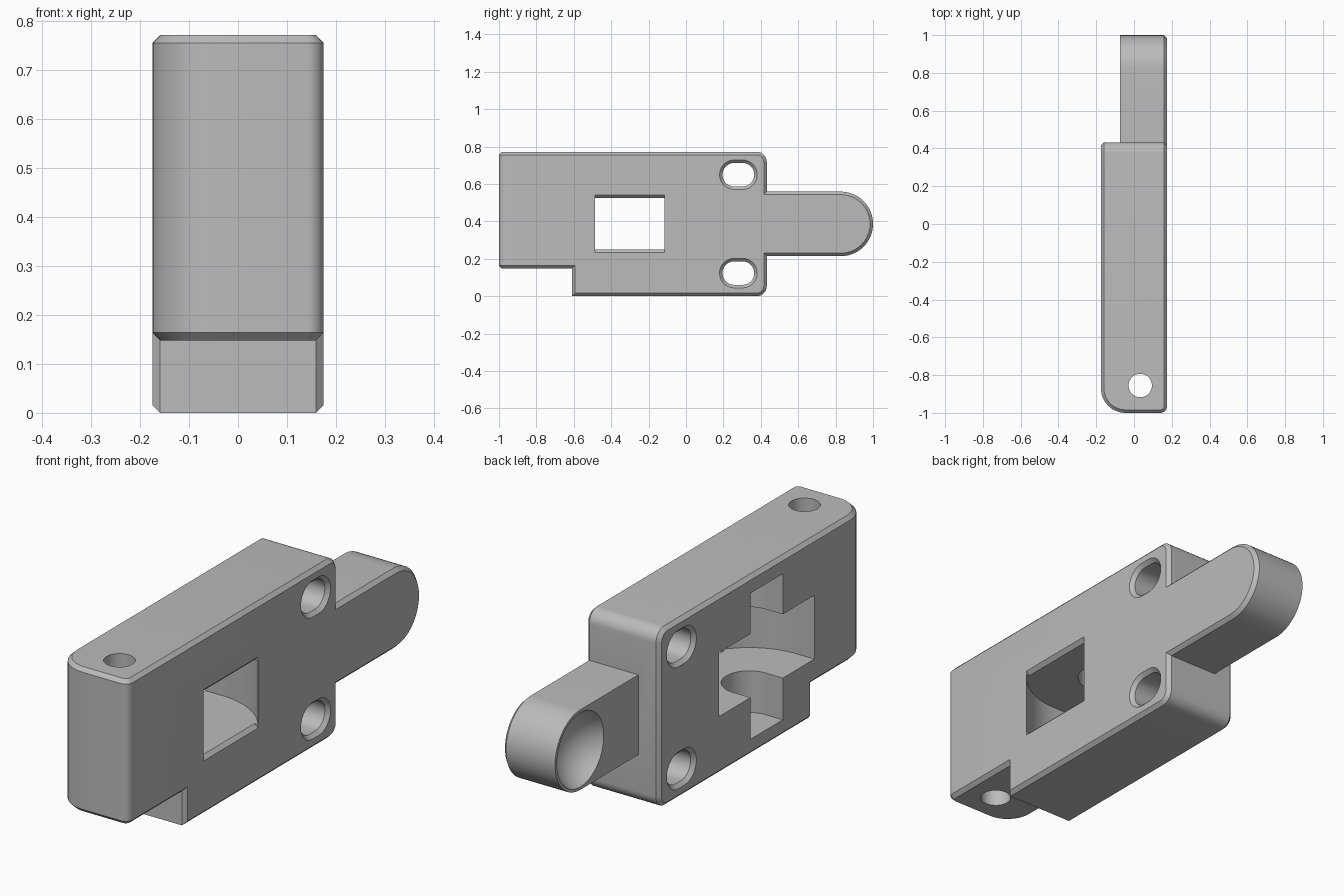
import bpy, bmesh, math
from mathutils import Vector

if "Cube" in bpy.data.objects:
    bpy.data.objects.remove(bpy.data.objects["Cube"])

HALF = 0.175      # half thickness of the body
CH = 0.016        # chamfer width
MID = 0.3865      # mid height
WHEEL_X, WHEEL_Y = -0.092, -0.30

gray = bpy.data.materials.new("plain gray")
gray.diffuse_color = (0.5, 0.5, 0.5, 1)
gray.use_nodes = True
gray.node_tree.nodes["Principled BSDF"].inputs["Base Color"].default_value = gray.diffuse_color


def arc(cx, cy, r, a0, a1, n=16):
    return [(cx + r * math.cos(math.radians(a0 + (a1 - a0) * i / n)),
             cy + r * math.sin(math.radians(a0 + (a1 - a0) * i / n)))
            for i in range(n + 1)]


def place(axis, t, p):
    u, v = p
    return {"X": (t, u, v), "Y": (u, t, v), "Z": (u, v, t)}[axis]


def loft(axis, sections):
    """Closed solid through (position, outline) sections along an axis."""
    bm = bmesh.new()
    rings = [[bm.verts.new(place(axis, t, p)) for p in pts] for t, pts in sections]
    n = len(rings[0])
    for a, b in zip(rings, rings[1:]):
        for i in range(n):
            j = (i + 1) % n
            bm.faces.new((a[i], a[j], b[j], b[i]))
    bm.faces.new(rings[0])
    bm.faces.new(rings[-1])
    bmesh.ops.recalc_face_normals(bm, faces=bm.faces[:])
    return bm


def make(name, bm):
    me = bpy.data.meshes.new(name)
    bm.normal_update()
    bm.to_mesh(me)
    bm.free()
    me.materials.append(gray)
    ob = bpy.data.objects.new(name, me)
    bpy.context.collection.objects.link(ob)
    return ob


def combine(target, other, operation):
    mod = target.modifiers.new(operation, "BOOLEAN")
    mod.operation, mod.solver, mod.object = operation, "EXACT", other
    bpy.context.view_layer.objects.active = target
    bpy.ops.object.modifier_apply(modifier=mod.name)
    bpy.data.objects.remove(other)


def bevel(bm, edges, offset, segments=1):
    bmesh.ops.bevel(bm, geom=edges, offset=offset, offset_type="OFFSET",
                    segments=segments, profile=0.5, affect="EDGES",
                    clamp_overlap=False)
    bm.normal_update()


def mid(e):
    return (e.verts[0].co + e.verts[1].co) / 2


# Body: side outline with a front notch and rounded rear corners
R = 0.055
side = ([(-1, 0.148), (-0.61, 0.148), (-0.61, 0)]
        + arc(0.432 - R, R, R, -90, 0, 8)
        + arc(0.432 - R, 0.772 - R, R, 0, 90, 8)
        + [(-1, 0.772)])
bm = loft("X", [(-HALF, side), (HALF, side)])

# Rounded upright front corners, wide on one side and tight on the other
for sign, radius, seg in ((-1, 0.13, 12), (1, 0.035, 6)):
    edges = [e for e in bm.edges
             if all(abs(v.co.y + 1) < 1e-4 and abs(v.co.x - sign * HALF) < 1e-4
                    for v in e.verts)]
    bevel(bm, edges, radius, seg)

# Chamfer around both broad faces and across the front
chamfered = []
for e in bm.edges:
    d = e.verts[0].co - e.verts[1].co
    across = abs(d.x) > 0.99 * d.length
    if len(e.link_faces) == 2 and e.calc_face_angle() > 0.8:
        if not across or mid(e).y < -0.9:
            chamfered.append(e)
bevel(bm, chamfered, CH)
body = make("body", bm)

# Rear tongue with a round end
TR = 0.1725
outline = [(0.3, MID - TR)] + arc(1 - TR, MID, TR, -90, 90, 32) + [(0.3, MID + TR)]
bm = loft("X", [(-0.075, outline), (HALF, outline)])
bevel(bm, [e for e in bm.edges if all(v.co.x > HALF - 1e-4 for v in e.verts)], CH)
combine(body, make("tongue", bm), "UNION")

# Round dish in the tongue
DISH_R, DEPTH = 0.16, 0.10
ball = (DISH_R ** 2 + DEPTH ** 2) / (2 * DEPTH)
bm = bmesh.new()
bmesh.ops.create_uvsphere(bm, u_segments=48, v_segments=32, radius=ball)
bmesh.ops.translate(bm, verts=bm.verts[:],
                    vec=Vector((-0.075 + DEPTH - ball, 1 - TR, MID)))
dish = make("dish_cutter", bm)
combine(body, dish, "DIFFERENCE")


# Wheel pocket and axle groove, open on one broad face
def pocket(radius, z0, z1):
    shape = ([(-0.3, WHEEL_Y - radius)]
             + arc(WHEEL_X, WHEEL_Y, radius, -90, 90, 40)
             + [(-0.3, WHEEL_Y + radius)])
    return loft("Z", [(z0, shape), (z1, shape)])


combine(body, make("wheel_cutter", pocket(0.325, 0.25, 0.525)), "DIFFERENCE")
combine(body, make("axle_cutter", pocket(0.11, 0.07, 0.70)), "DIFFERENCE")

# Sloped upper and lower lips of the wheel window
lip = [(HALF - CH, 0.25), (HALF + CH, 0.25 - 2 * CH),
       (HALF + CH, 0.525 + 2 * CH), (HALF - CH, 0.525)]
combine(body, make("lip_cutter", loft("Y", [(-0.486, lip), (-0.114, lip)])),
        "DIFFERENCE")


# Countersunk screw slots
def slot(z, grow):
    r = 0.063 + grow
    return arc(0.302, z, r, -90, 90, 14) + arc(0.258, z, r, 90, 270, 14)


for z in (MID - 0.263, MID + 0.263):
    bm = loft("X", [(-HALF - CH, slot(z, 2 * CH)), (-HALF + CH, slot(z, 0)),
                    (HALF - CH, slot(z, 0)), (HALF + CH, slot(z, 2 * CH))])
    combine(body, make("slot_cutter", bm), "DIFFERENCE")

# Upright pin hole near the front
ring = arc(0.033, -0.855, 0.062, 0, 360, 40)[:-1]
combine(body, make("pin_cutter", loft("Z", [(-0.1, ring), (0.9, ring)])),
        "DIFFERENCE")

# Smooth rounds, crisp chamfers
body.select_set(True)
bpy.context.view_layer.objects.active = body
bpy.ops.object.shade_smooth_by_angle(angle=math.radians(30))
